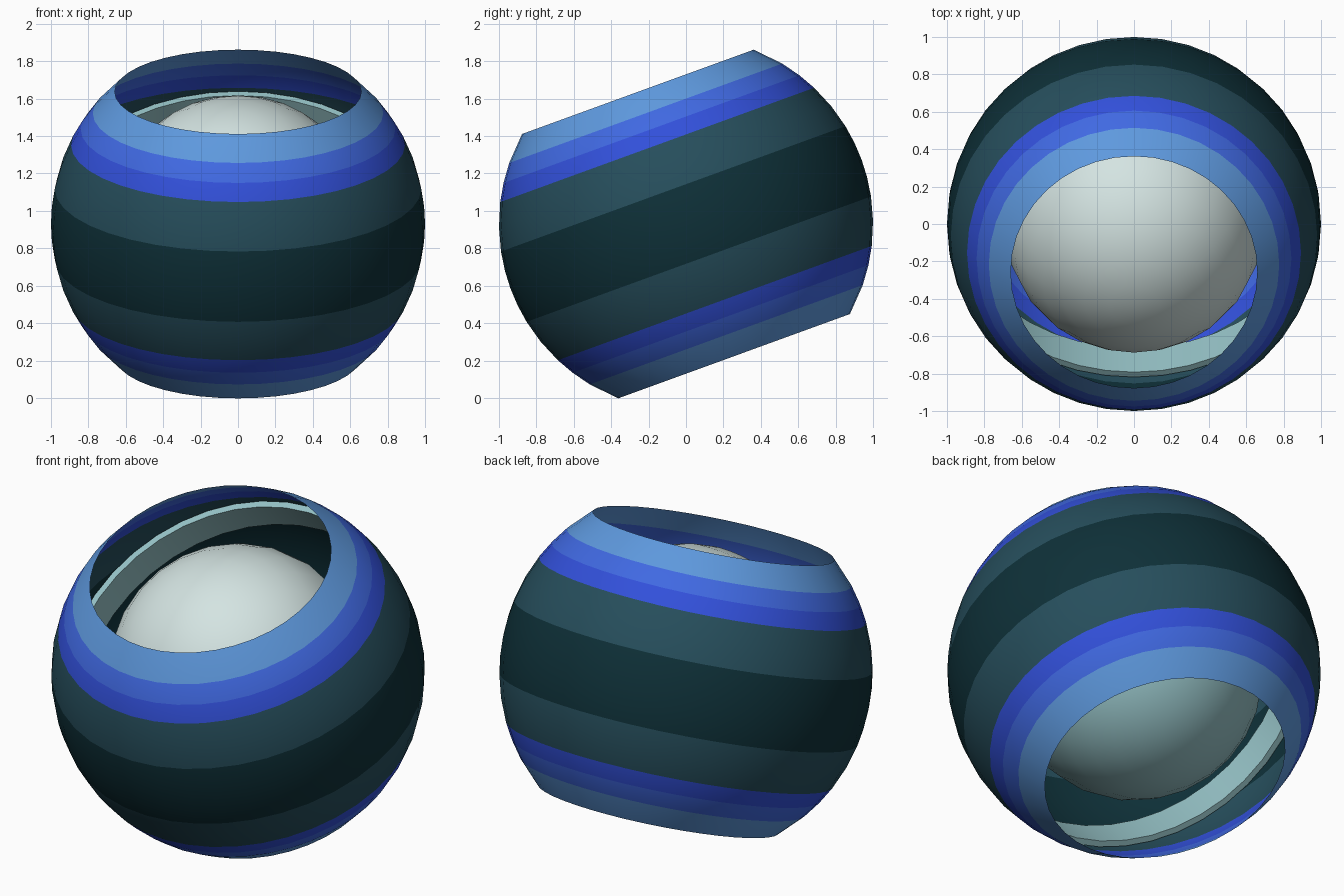
import bpy, bmesh, math
from mathutils import Matrix

if "Cube" in bpy.data.objects:
    bpy.data.objects.remove(bpy.data.objects["Cube"])

CENTER = 0.93          # height of the common centre
SHELL_TILT = math.radians(20)
RING_TILT = math.radians(40)


def srgb(r, g, b):
    def lin(c):
        c /= 255
        return c / 12.92 if c <= 0.04045 else ((c + 0.055) / 1.055) ** 2.4
    return (lin(r), lin(g), lin(b), 1)


def material(name, rgb):
    m = bpy.data.materials.new(name)
    m.diffuse_color = srgb(*rgb)
    m.use_nodes = True
    m.node_tree.nodes["Principled BSDF"].inputs["Base Color"].default_value = m.diffuse_color
    return m


dark_teal = material("dark teal", (14, 48, 56))
mid_teal = material("mid teal", (38, 78, 92))
deep_blue = material("deep blue", (50, 80, 218))
royal_blue = material("royal blue", (64, 105, 226))
sky_blue = material("sky blue", (94, 153, 222))
white = material("soft white", (212, 228, 226))
pale_teal = material("pale teal", (148, 192, 196))


def lathe(name, profile, segments, tilt, mats, pick, closed=False):
    """Spin (radius, height) points round the local z axis, then tilt toward the front."""
    bm = bmesh.new()
    rings = []
    for r, h in profile:
        rings.append([bm.verts.new((r * math.cos(2 * math.pi * i / segments),
                                    r * math.sin(2 * math.pi * i / segments), h))
                      for i in range(segments)])
    count = len(rings) if closed else len(rings) - 1
    for k in range(count):
        a, b = rings[k], rings[(k + 1) % len(rings)]
        for i in range(segments):
            j = (i + 1) % segments
            f = bm.faces.new((a[i], a[j], b[j], b[i]))
            f.material_index = pick(f.calc_center_median().z)
    bmesh.ops.remove_doubles(bm, verts=bm.verts, dist=1e-5)
    return finish(name, bm, tilt, mats)


def finish(name, bm, tilt, mats):
    bm.transform(Matrix.Translation((0, 0, CENTER)) @ Matrix.Rotation(tilt, 4, 'X'))
    me = bpy.data.meshes.new(name)
    bm.to_mesh(me)
    bm.free()
    for m in mats:
        me.materials.append(m)
    ob = bpy.data.objects.new(name, me)
    bpy.context.collection.objects.link(ob)
    bpy.context.view_layer.objects.active = ob
    ob.select_set(True)
    bpy.ops.object.shade_smooth_by_angle(angle=math.radians(35))
    ob.select_set(False)
    return ob


# Outer shell: open ball with mirrored colour bands
edges = [0.0, 0.20, 0.45, 0.54, 0.63, 0.752]
half = [0.0, 0.10, 0.20, 0.325, 0.45, 0.54, 0.63, 0.752]
heights = [-h for h in reversed(half[1:])] + half
shell_profile = [(math.sqrt(1 - h * h), h) for h in heights]


def band(z):
    return max(i for i in range(5) if abs(z) >= edges[i])


lathe("outer_shell", shell_profile, 40, SHELL_TILT,
      [dark_teal, mid_teal, deep_blue, royal_blue, sky_blue], band)

# Inner ring: thin hoop tilted more steeply than the shell
lathe("inner_ring", [(0.95, -0.1), (0.985, -0.1), (0.985, 0.1), (0.95, 0.1)],
      40, RING_TILT, [pale_teal], lambda z: 0, closed=True)

# Core ball: white upper part, pale teal lower part
bm = bmesh.new()
bmesh.ops.create_uvsphere(bm, u_segments=24, v_segments=16, radius=0.69)
bmesh.ops.bisect_plane(bm, geom=bm.verts[:] + bm.edges[:] + bm.faces[:],
                       plane_co=(0, 0, 0.15), plane_no=(0, 0, 1))
for f in bm.faces:
    f.material_index = 0 if f.calc_center_median().z > 0.15 else 1
finish("core_ball", bm, RING_TILT, [white, pale_teal])
